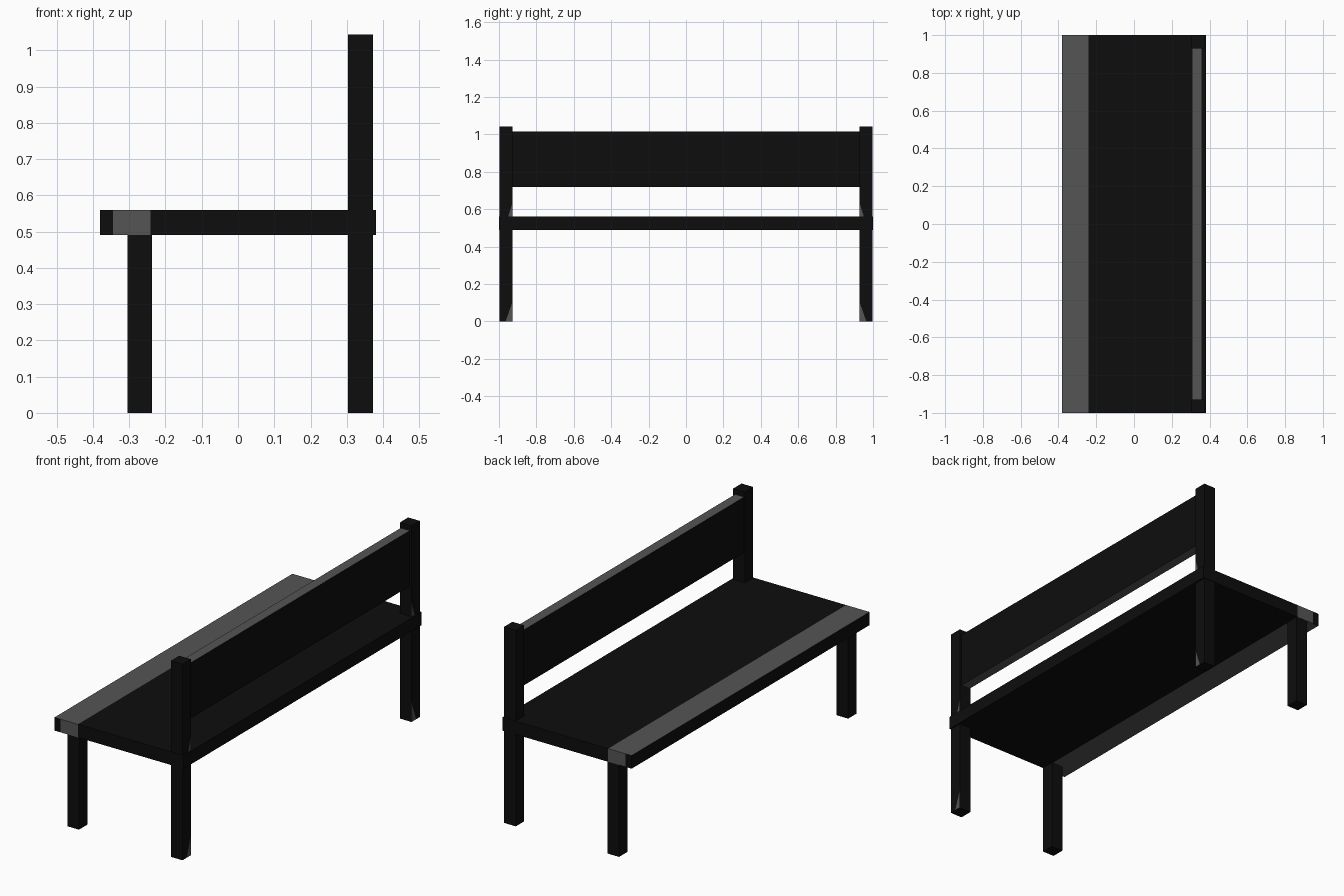
import bpy, bmesh

if "Cube" in bpy.data.objects:
    bpy.data.objects.remove(bpy.data.objects["Cube"])


def material(name, value):
    m = bpy.data.materials.new(name)
    m.diffuse_color = (value, value, value, 1)
    m.use_nodes = True
    m.node_tree.nodes["Principled BSDF"].inputs["Base Color"].default_value = m.diffuse_color
    return m


BLACK = material("black_paint", 0.004)
GREY = material("worn_grey", 0.09)


def finish(name, bm):
    me = bpy.data.meshes.new(name)
    bmesh.ops.recalc_face_normals(bm, faces=bm.faces)
    bm.to_mesh(me)
    bm.free()
    me.materials.append(BLACK)
    me.materials.append(GREY)
    ob = bpy.data.objects.new(name, me)
    bpy.context.collection.objects.link(ob)
    return ob


def box(name, x, y, z, cuts=(), grey=lambda c, n: False):
    """Box from ranges, sliced at the given x positions, painted by rule."""
    bm = bmesh.new()
    bmesh.ops.create_cube(bm, size=1)
    for v in bm.verts:
        v.co = [r[0] + (c + 0.5) * (r[1] - r[0]) for c, r in zip(v.co, (x, y, z))]
    for cx in cuts:
        bmesh.ops.bisect_plane(bm, geom=bm.verts[:] + bm.edges[:] + bm.faces[:],
                               plane_co=(cx, 0, 0), plane_no=(1, 0, 0))
    bm.normal_update()
    for f in bm.faces:
        f.material_index = int(grey(f.calc_center_median(), f.normal))
    return finish(name, bm)


def wear_mark(name, x, y, z, width, height):
    """Thin triangular worn patch on the rear face of a back post."""
    bm = bmesh.new()
    f = bm.faces.new([bm.verts.new((x - 0.001, a, b)) for a, b in
                      ((y, z), (y + width, z), (y, z + height))])
    ext = bmesh.ops.extrude_face_region(bm, geom=[f])
    for v in ext["geom"]:
        if isinstance(v, bmesh.types.BMVert):
            v.co.x += 0.002
    for face in bm.faces:
        face.material_index = 1
    return finish(name, bm)


# Seat slab with a worn strip along its front edge
def seat_grey(c, n):
    strip = c.x < -0.24
    return strip and (abs(n.z) > 0.5 or (abs(n.y) > 0.5 and c.x > -0.345))


box("seat", (-0.38, 0.38), (-1, 1), (0.49, 0.56), (-0.345, -0.242), seat_grey)

# Backrest board, worn on its top and bottom edges
box("backrest", (0.308, 0.361), (-0.93, 0.93), (0.72, 1.015),
    grey=lambda c, n: abs(n.z) > 0.5)

# Legs and back posts at both ends
for side, s in (("right", -1), ("left", 1)):
    ys = sorted((s * 0.928, s * 0.998))
    box("front_leg_" + side, (-0.305, -0.237), ys, (0, 0.495))
    box("back_post_" + side, (0.303, 0.372), ys, (0, 1.043))
    # Worn patches at the foot and just above the seat
    wear_mark("foot_wear_" + side, 0.372, s * 0.929, 0.001, s * 0.035, 0.1)
    wear_mark("post_wear_" + side, 0.372, s * 0.929, 0.56, s * 0.022, 0.07)
